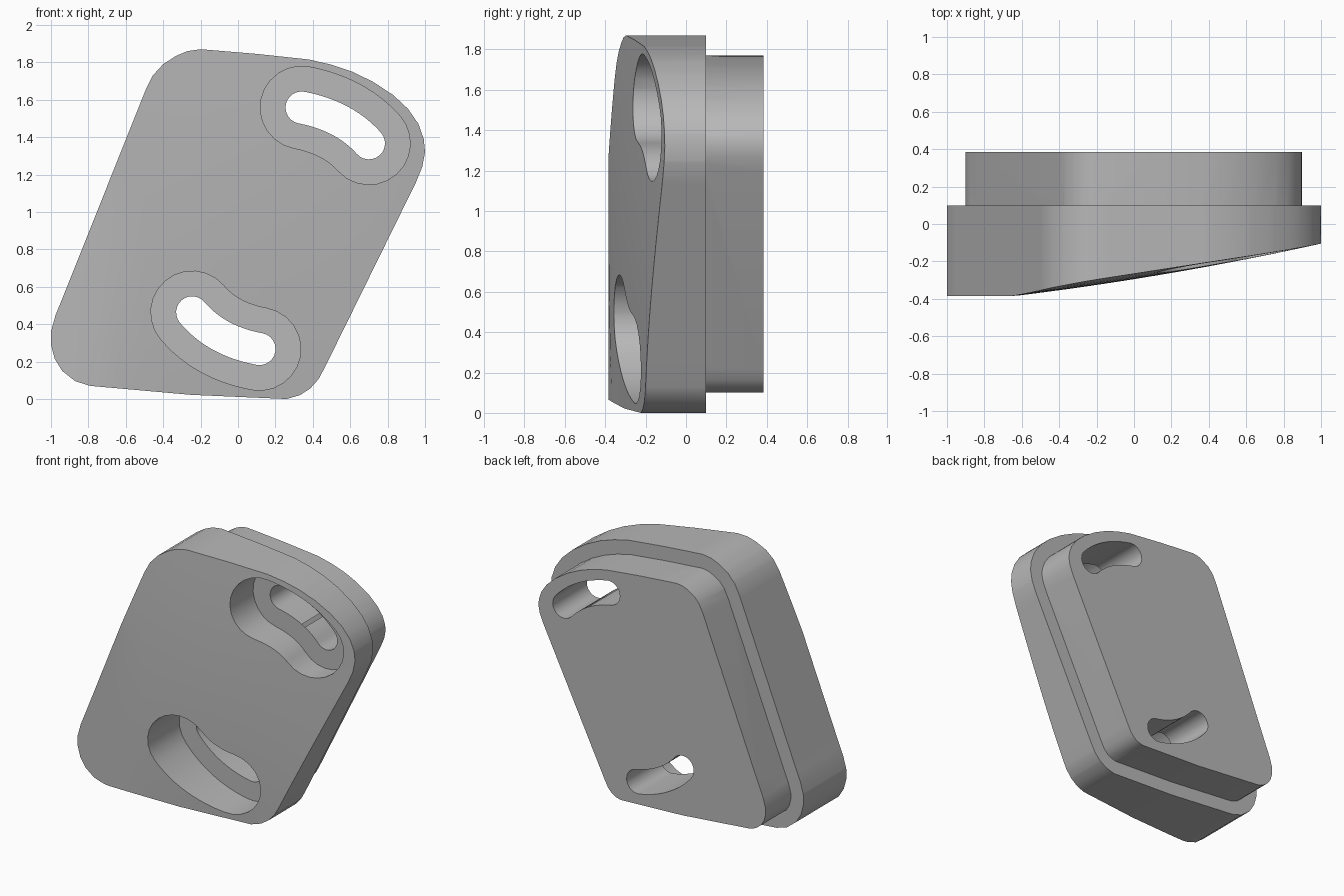
import bpy, bmesh, math
from mathutils import Vector

cube = bpy.data.objects.get("Cube")
if cube:
    bpy.data.objects.remove(cube, do_unlink=True)

grey = bpy.data.materials.new("plain_grey")
grey.use_nodes = True
COLOUR = (0.48, 0.48, 0.48, 1)
grey.diffuse_color = COLOUR
grey.node_tree.nodes["Principled BSDF"].inputs["Base Color"].default_value = COLOUR

# Rounded, leaning outline of the block, clockwise in x, z
OUTLINE = [Vector(p) for p in (
    (-.2, 1.87), (.1, 1.845), (.38, 1.815), (.5, 1.787), (.61, 1.75), (.72, 1.697),
    (.83, 1.625), (.91, 1.55), (.965, 1.47), (.993, 1.39), (1, 1.32), (.985, 1.24),
    (.95, 1.155), (.465, .17), (.43, .105), (.385, .055), (.33, .02), (.26, 0),
    (-.25, .022), (-.79, .07), (-.87, .095), (-.94, .15), (-.98, .215), (-1, .29),
    (-1, .36), (-.975, .45), (-.93, .56), (-.495, 1.65), (-.455, 1.73), (-.4, 1.79),
    (-.33, 1.835), (-.27, 1.86))]


def inset(points, width):
    """Move every side of a clockwise outline inward."""
    result = []
    for i, p in enumerate(points):
        before = (p - points[i - 1]).normalized()
        after = (points[(i + 1) % len(points)] - p).normalized()
        n1, n2 = Vector((before.y, -before.x)), Vector((after.y, -after.x))
        result.append(p + (n1 + n2) * width / (1 + n1.dot(n2)))
    return result


def slot(start, middle, end, radius):
    """Outline of a slot that follows a gentle arc."""
    a, m, b = Vector(start), Vector(middle), Vector(end)
    control = 2 * m - (a + b) / 2
    left, right, steps = [], [], 12
    for i in range(steps + 1):
        t = i / steps
        p = a * (1 - t) ** 2 + control * 2 * t * (1 - t) + b * t * t
        d = ((control - a) * (1 - t) + (b - control) * t).normalized()
        n = Vector((-d.y, d.x)) * radius
        left.append(p + n)
        right.append(p - n)

    def cap(centre, first):
        arm = first - centre
        points = []
        for i in range(1, 12):
            angle = -math.pi * i / 12
            c, s = math.cos(angle), math.sin(angle)
            points.append(centre + Vector((arm.x * c - arm.y * s, arm.x * s + arm.y * c)))
        return points
    return left + cap(b, left[-1]) + right[::-1] + cap(a, right[0])


def prism(name, points, front, back):
    """Extrude an x, z outline along y."""
    bm = bmesh.new()
    face = bm.faces.new([bm.verts.new((p.x, front, p.y)) for p in points])
    new = bmesh.ops.extrude_face_region(bm, geom=[face])["geom"]
    bmesh.ops.translate(bm, vec=(0, back - front, 0),
                        verts=[v for v in new if isinstance(v, bmesh.types.BMVert)])
    bmesh.ops.recalc_face_normals(bm, faces=bm.faces)
    mesh = bpy.data.meshes.new(name)
    bm.to_mesh(mesh)
    bm.free()
    mesh.materials.append(grey)
    obj = bpy.data.objects.new(name, mesh)
    bpy.context.collection.objects.link(obj)
    return obj


def combine(target, other, operation):
    mod = target.modifiers.new(operation.lower(), "BOOLEAN")
    mod.operation, mod.object, mod.solver = operation, other, "EXACT"
    bpy.context.view_layer.objects.active = target
    bpy.ops.object.modifier_apply(modifier=mod.name)
    bpy.data.objects.remove(other, do_unlink=True)


def front_depth(x, z):
    """Sloping front with a slight bulge and a flat left edge."""
    bulge = .03 * max(0, 1 - ((z - .935) / .935) ** 2) * max(0, 1 - x * x)
    return max(-.385, -.265 + .16 * x - bulge)


# Front block, sliced into a grid so its face can be shaped
block = prism("slotted_block", OUTLINE, -.3, .1)
bm = bmesh.new()
bm.from_mesh(block.data)
for axis, low in (((1, 0, 0), -1), ((0, 0, 1), 0)):
    for i in range(1, 16):
        at = Vector(axis) * (low + i * .125)
        bmesh.ops.bisect_plane(bm, geom=bm.verts[:] + bm.edges[:] + bm.faces[:],
                               plane_co=at, plane_no=axis, dist=.0001)
for v in bm.verts:
    if v.co.y < 0:
        v.co.y = front_depth(v.co.x, v.co.z)
bm.to_mesh(block.data)
bm.free()

# Narrower rear plate
combine(block, prism("rear_plate", inset(OUTLINE, .1), .05, .385), "UNION")

# Two curved slots, each with a wide recess from the front
for path in (((.34, 1.558), (.545, 1.488), (.7, 1.367)),
             ((-.245, .463), (-.09, .337), (.115, .267))):
    combine(block, prism("recess_cutter", slot(*path, .221), -1, 0), "DIFFERENCE")
    combine(block, prism("slot_cutter", slot(*path, .086), -1, 1), "DIFFERENCE")

bpy.ops.object.select_all(action="DESELECT")
block.select_set(True)
bpy.context.view_layer.objects.active = block
bpy.ops.object.shade_smooth_by_angle(angle=math.radians(30))
